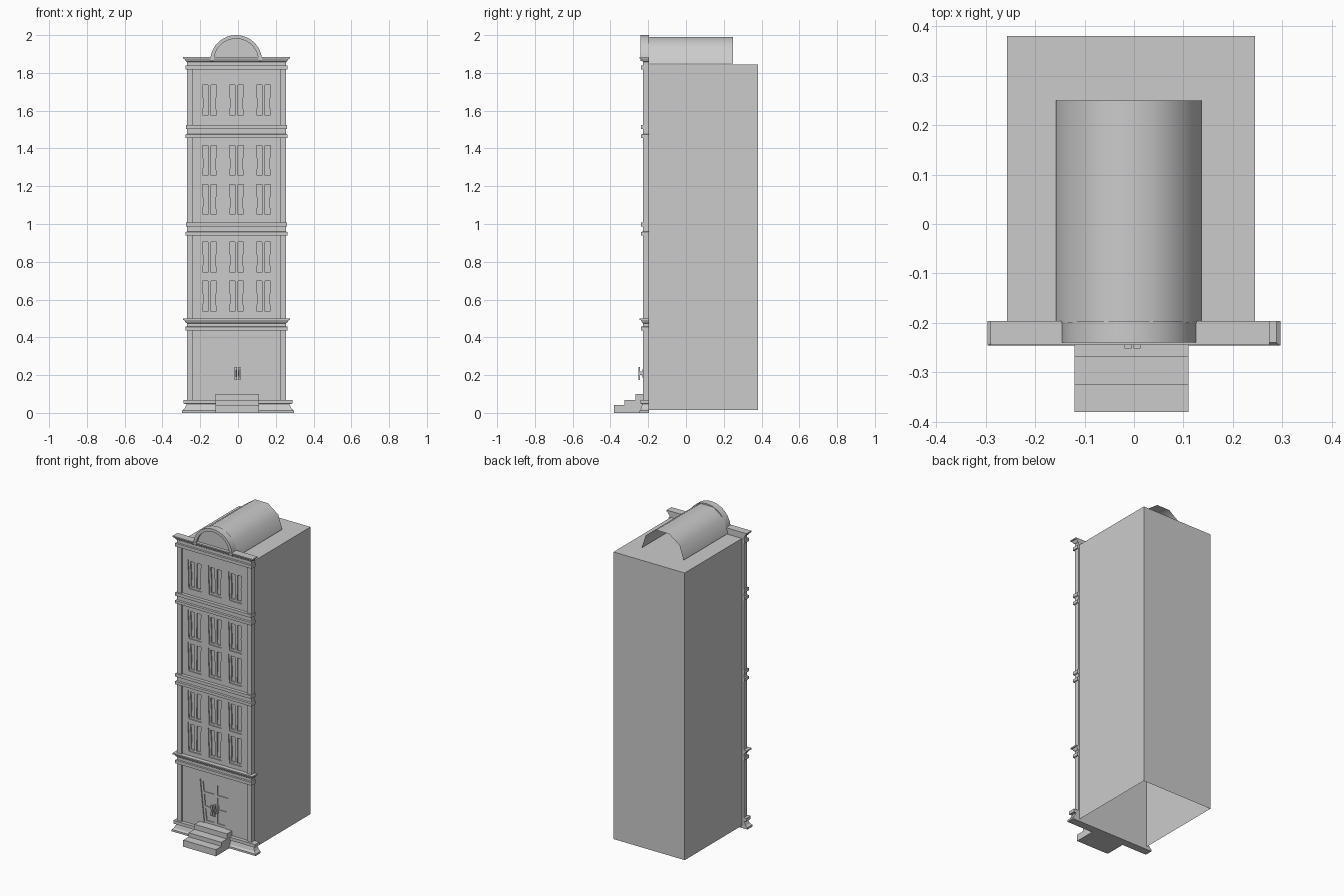
import bpy, bmesh, math

if "Cube" in bpy.data.objects:
    bpy.data.objects.remove(bpy.data.objects["Cube"])

CX = -0.008          # facade centre line
BACK = -0.196        # plane where facade meets the house body


def finish(name, bm, smooth=False):
    bmesh.ops.recalc_face_normals(bm, faces=bm.faces[:])
    me = bpy.data.meshes.new(name)
    bm.to_mesh(me)
    bm.free()
    ob = bpy.data.objects.new(name, me)
    bpy.context.scene.collection.objects.link(ob)
    if smooth:
        bpy.ops.object.select_all(action='DESELECT')
        ob.select_set(True)
        bpy.context.view_layer.objects.active = ob
        bpy.ops.object.shade_smooth_by_angle(angle=math.radians(40))
    return ob


def add_prism(bm, pts, axis, a, b):
    """Extrude a 2D outline from a to b along x (points y,z) or y (points x,z)."""
    put = (lambda p, d: (d, p[0], p[1])) if axis == 'x' else (lambda p, d: (p[0], d, p[1]))
    r1 = [bm.verts.new(put(p, a)) for p in pts]
    r2 = [bm.verts.new(put(p, b)) for p in pts]
    bm.faces.new(r1)
    bm.faces.new(r2[::-1])
    n = len(pts)
    for i in range(n):
        bm.faces.new((r1[i], r2[i], r2[(i + 1) % n], r1[(i + 1) % n]))


def rect(x0, x1, z0, z1):
    return [(x0, z0), (x1, z0), (x1, z1), (x0, z1)]


def box(name, x0, x1, y0, y1, z0, z1):
    bm = bmesh.new()
    add_prism(bm, rect(x0, x1, z0, z1), 'y', y0, y1)
    return finish(name, bm)


def moulding(name, levels, cx=CX, hw=0.262, front=-0.227):
    """Stack rectangles (z, side overhang, front overhang) into a mitred moulding."""
    bm = bmesh.new()
    prev = None
    for z, sx, sy in levels:
        ring = [bm.verts.new(v) for v in (
            (cx - hw - sx, BACK, z), (cx - hw - sx, front - sy, z),
            (cx + hw + sx, front - sy, z), (cx + hw + sx, BACK, z))]
        if prev:
            for i in range(4):
                j = (i + 1) % 4
                bm.faces.new((prev[i], prev[j], ring[j], ring[i]))
        else:
            bm.faces.new(ring[::-1])
        prev = ring
    bm.faces.new(prev)
    return finish(name, bm)


# House body: front and underside open
bm = bmesh.new()
add_prism(bm, rect(-0.257, 0.245, 0.015, 1.845), 'y', BACK, 0.38)
bm.normal_update()
gone = [f for f in bm.faces if all(v.co.y < 0 for v in f.verts) or all(v.co.z < 0.1 for v in f.verts)]
bmesh.ops.delete(bm, geom=gone, context='FACES')
finish("house_body", bm)

# Front wall, with openings cut in two depths
wall = box("front_wall", -0.242, 0.226, -0.217, BACK, 0.0, 1.86)
shallow, deep = bmesh.new(), bmesh.new()
for z0, z1 in ((0.526, 0.71), (0.732, 0.916), (1.037, 1.221), (1.244, 1.428), (1.563, 1.747)):
    for i in (-1, 0, 1):
        x = CX + i * 0.143
        add_prism(shallow, [(x - 0.044, z0), (x + 0.044, z0), (x + 0.05, z1), (x - 0.05, z1)],
                  'y', -0.25, -0.211)
        for s in (-1, 1):
            pane = [(x + s * u, z) for u, z in (
                (0.007, z0 + 0.012), (0.034, z0 + 0.012), (0.032, z0 + 0.09),
                (0.038, z1 - 0.012), (0.009, z1 - 0.012))]
            add_prism(deep, pane, 'y', -0.25, -0.203)
add_prism(shallow, [(CX - 0.078, 0.09), (CX + 0.078, 0.09), (CX + 0.108, 0.375), (CX - 0.108, 0.375)],
          'y', -0.25, -0.211)
for z0, z1 in ((0.115, 0.19), (0.205, 0.28), (0.295, 0.36)):
    e0, e1 = (0.064 + (z - 0.1) * 0.105 for z in (z0, z1))
    for s in (-1, 1):
        panel = [(CX + s * u, z) for u, z in ((0.012, z0), (e0, z0), (e1, z1), (0.012, z1))]
        add_prism(deep, panel, 'y', -0.25, -0.206)
for cut_bm in (shallow, deep):
    cutter = finish("opening_cutter", cut_bm)
    cutter.hide_render = True
    mod = wall.modifiers.new("openings", 'BOOLEAN')
    mod.operation = 'DIFFERENCE'
    mod.solver = 'EXACT'
    mod.object = cutter
    bpy.context.view_layer.objects.active = wall
    bpy.ops.object.modifier_apply(modifier=mod.name)
    bpy.data.objects.remove(cutter)

# Corner pilasters
for side, x0 in (("left", -0.27), ("right", 0.222)):
    box(side + "_pilaster", x0, x0 + 0.032, -0.227, BACK, 0.06, 1.83)

# Storey bands: lower strip, frieze, upper strip
for n, z in enumerate((0.938, 1.454)):
    moulding(f"storey_band_{n + 1}", [
        (z, 0.004, 0.004), (z + 0.002, 0.007, 0.011), (z + 0.02, 0.007, 0.011), (z + 0.022, 0, 0),
        (z + 0.048, 0, 0), (z + 0.05, 0.006, 0.011), (z + 0.07, 0.006, 0.011)])

# Flared cornices above the ground floor and at the roof
for name, z, top in (("ground_floor_cornice", 0.436, 0.5), ("roof_cornice", 1.818, 1.884)):
    moulding(name, [
        (z, 0.007, 0.011), (z + 0.02, 0.007, 0.011), (z + 0.021, 0, 0), (top - 0.026, 0, 0),
        (top - 0.022, 0.007, 0.005), (top - 0.009, 0.014, 0.012), (top - 0.008, 0.02, 0.018),
        (top, 0.02, 0.018)])

# Flared plinth
moulding("plinth", [
    (0, 0.034, 0.019), (0.012, 0.034, 0.019), (0.022, 0.022, 0.011), (0.047, 0.01, 0.004),
    (0.049, 0.026, 0.013), (0.069, 0.026, 0.013)], cx=0.0)

# Entrance steps
bm = bmesh.new()
add_prism(bm, [(-0.38, 0), (-0.38, 0.042), (-0.325, 0.042), (-0.325, 0.068), (-0.268, 0.068),
               (-0.268, 0.1), (-0.21, 0.1), (-0.21, 0)], 'x', -0.12, 0.11)
finish("entrance_steps", bm)

# Door handles: waisted bars on short stems
for side, s in (("left", -1), ("right", 1)):
    x = -0.003 + s * 0.009
    bm = bmesh.new()
    add_prism(bm, [(x - 0.007, 0.243), (x - 0.003, 0.209), (x - 0.007, 0.175),
                   (x + 0.007, 0.175), (x + 0.003, 0.209), (x + 0.007, 0.243)], 'y', -0.252, -0.243)
    add_prism(bm, rect(x - 0.003, x + 0.003, 0.2, 0.218), 'y', -0.243, -0.21)
    add_prism(bm, rect(x - 0.006, x + 0.006, 0.185, 0.233), 'y', -0.23, -0.21)
    finish(side + "_door_handle", bm)

# Barrel roof: open five-sided half tube
bm = bmesh.new()
rings = []
for y in (-0.2, 0.25):
    rings.append([bm.verts.new((-0.0105 + 0.1475 * math.cos(math.pi * i / 5), y,
                                1.85 + 0.1475 * math.sin(math.pi * i / 5))) for i in range(6)])
for i in range(5):
    bm.faces.new((rings[0][i], rings[0][i + 1], rings[1][i + 1], rings[1][i]))
finish("barrel_roof", bm, smooth=True)

# Round gable: arch rim and recessed lunette
SEG = 24


def arc(r):
    return [(-0.01 + r * math.cos(math.pi * i / SEG), 1.863 + r * math.sin(math.pi * i / SEG))
            for i in range(SEG + 1)]


bm = bmesh.new()
add_prism(bm, arc(0.137) + arc(0.118)[::-1], 'y', -0.24, BACK)
finish("gable_rim", bm, smooth=True)
bm = bmesh.new()
add_prism(bm, arc(0.12), 'y', -0.225, BACK - 0.002)
finish("gable_lunette", bm)
